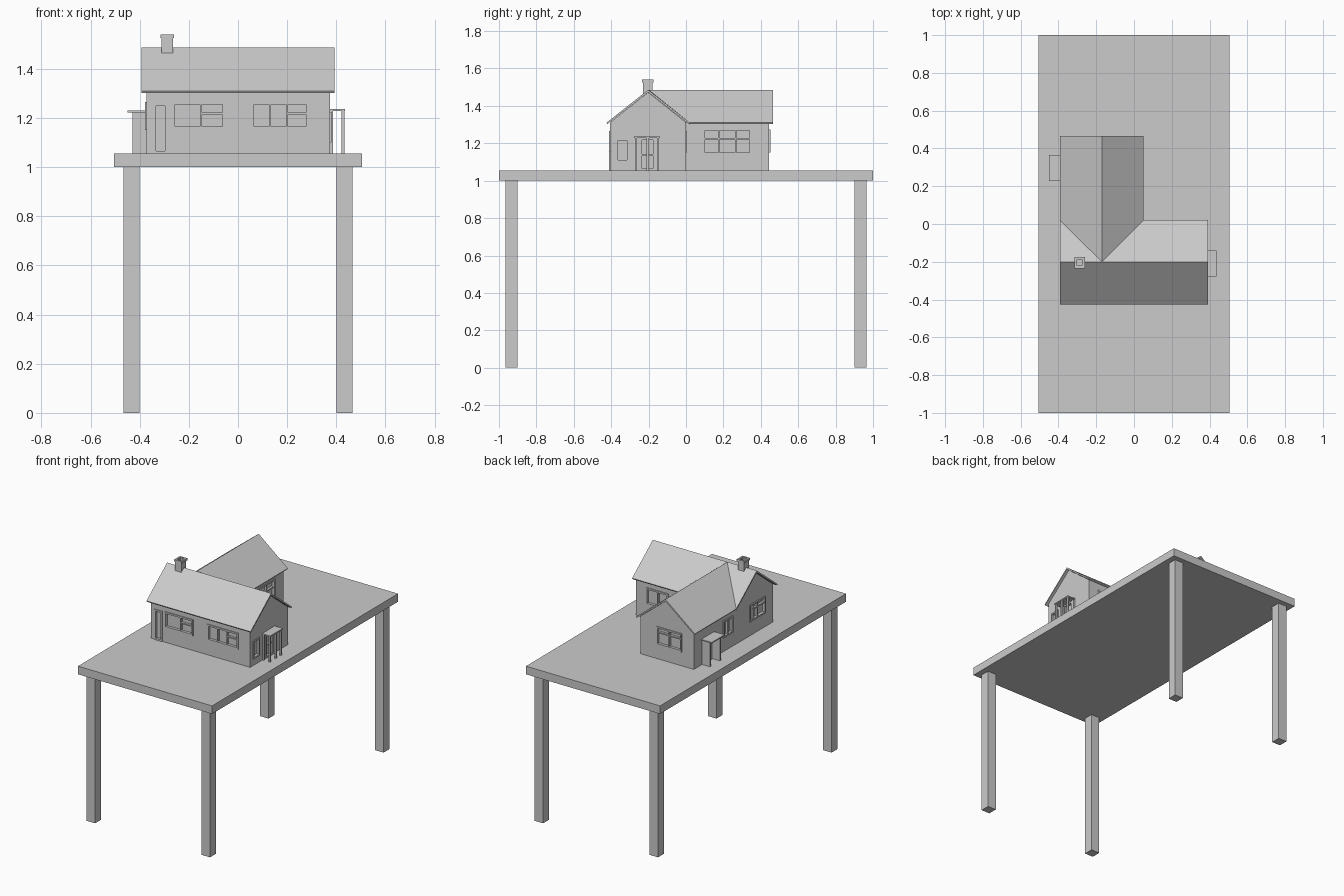
import bpy, bmesh

if "Cube" in bpy.data.objects:
    bpy.data.objects.remove(bpy.data.objects["Cube"])

T = 1.055  # table top height, the house floor


def finish(name, bm):
    bmesh.ops.recalc_face_normals(bm, faces=bm.faces)
    me = bpy.data.meshes.new(name)
    bm.to_mesh(me)
    bm.free()
    ob = bpy.data.objects.new(name, me)
    bpy.context.collection.objects.link(ob)
    return ob


def add_box(bm, x0, x1, y0, y1, z0, z1):
    vs = bmesh.ops.create_cube(bm, size=1)["verts"]
    for v in vs:
        v.co.x = x1 if v.co.x > 0 else x0
        v.co.y = y1 if v.co.y > 0 else y0
        v.co.z = z1 if v.co.z > 0 else z0


def boxes(name, *items):
    bm = bmesh.new()
    for b in items:
        add_box(bm, *b)
    return finish(name, bm)


def prism(name, prof, start, end, axis):
    """Extrude a (u, z) profile along x or y; start holds one value per point."""
    bm = bmesh.new()

    def pt(u, z, d):
        return bm.verts.new((d, u, z) if axis == "x" else (u, d, z))
    a = [pt(u, z, s) for (u, z), s in zip(prof, start)]
    b = [pt(u, z, end) for u, z in prof]
    n = len(prof)
    bm.faces.new(a)
    bm.faces.new(b)
    for i in range(n):
        bm.faces.new((a[i], a[(i + 1) % n], b[(i + 1) % n], b[i]))
    return finish(name, bm)


# Table
boxes("table_top", (-.505, .505, -1, 1, 1.0, T))
for sx in (-1, 1):
    for sy in (-1, 1):
        x, y = sx * .433, sy * .933
        boxes("table_leg", (x - .032, x + .032, y - .032, y + .032, 0, 1.0))

# Gabled walls of the two wings
main = prism("main_wing_walls",
             [(-.405, T), (0, T), (0, 1.312), (-.2025, 1.472), (-.405, 1.312)],
             [-.372] * 5, .375, "x")
back = prism("back_wing_walls",
             [(-.371, T), (.03, T), (.03, 1.312), (-.17, 1.472), (-.371, 1.312)],
             [-.2] * 5, .445, "y")


# Thin gable roofs; the back wing is mitred along the valleys
def roof_profile(lo, mid, hi, t=.013):
    return [(lo, 1.31), (mid, 1.486), (hi, 1.31),
            (hi - .004, 1.31 - t * .6), (mid, 1.486 - t), (lo + .004, 1.31 - t * .6)]


prism("main_roof", roof_profile(-.425, -.2025, .02), [-.392] * 6, .392, "x")
prism("back_roof", roof_profile(-.392, -.17, .05),
      [.02, -.2, .02, .02, -.2, .02], .465, "y")

# Chimney with an open flue
boxes("chimney",
      (-.311, -.301, -.231, -.179, 1.42, 1.535), (-.275, -.265, -.231, -.179, 1.42, 1.535),
      (-.301, -.275, -.231, -.221, 1.42, 1.535), (-.301, -.275, -.189, -.179, 1.42, 1.535),
      (-.301, -.275, -.221, -.189, 1.42, 1.50))
boxes("chimney_rim",
      (-.316, -.304, -.236, -.174, 1.526, 1.54), (-.272, -.26, -.236, -.174, 1.526, 1.54),
      (-.304, -.272, -.236, -.224, 1.526, 1.54), (-.304, -.272, -.186, -.174, 1.526, 1.54))

# Each wall: axis of its normal, outward sign, plane position, wing it cuts
WALLS = {
    "front": ("y", -1, -.405, "main"), "rear_main": ("y", 1, 0, "main"),
    "right_main": ("x", 1, .375, "main"), "left_main": ("x", -1, -.372, "main"),
    "rear": ("y", 1, .445, "back"), "right_back": ("x", 1, .03, "back"),
    "left_back": ("x", -1, -.371, "back"),
}
cuts = {"main": [], "back": []}


def on_wall(side, u0, u1, d0, d1, z0, z1):
    axis, s, p, _ = WALLS[side]
    a, b = sorted((p + s * d0, p + s * d1))
    return (a, b, u0, u1, z0, z1) if axis == "x" else (u0, u1, a, b, z0, z1)


def opening(kind, side, u0, u1, z0, z1, bars=(), rails=(), w=.011):
    """Recessed opening with a raised frame, upright bars and cross rails."""
    cuts[WALLS[side][3]].append(on_wall(side, u0 + .003, u1 - .003, -.015, .02, z0 + .003, z1 - .003))
    rects = [(u0, u0 + w, z0, z1), (u1 - w, u1, z0, z1),
             (u0 + w, u1 - w, z1 - w, z1), (u0 + w, u1 - w, z0, z0 + w)]
    parts = [on_wall(side, a, b, -.012, .006, c, d) for a, b, c, d in rects]
    parts += [on_wall(side, b - .004, b + .004, -.014, .001, z0 + w, z1 - w) for b in bars]
    parts += [on_wall(side, a, b, -.014, .001, r - .004, r + .004) for a, b, r in rails]
    boxes(f"{side}_{kind}_frame", *parts)


# Windows
opening("window", "front", -.268, -.053, 1.155, 1.265, [-.15], [(-.15, -.06, 1.218)])
opening("window", "front", .055, .287, 1.155, 1.265, [.13, .2], [(.2, .28, 1.218)])
opening("window", "right_back", .09, .35, 1.14, 1.28, [.175, .265], [(.1, .34, 1.225)])
opening("window", "rear", -.28, -.09, 1.15, 1.275, [-.185], [(-.27, -.1, 1.235)])
opening("window", "right_main", -.375, -.305, 1.1, 1.225)
opening("window", "left_main", -.32, -.15, 1.15, 1.265, [-.235], [(-.31, -.16, 1.225)])
opening("window", "left_back", .03, .13, 1.15, 1.265, [.08])
opening("window", "rear_main", .13, .3, 1.15, 1.265, [.215])
# Doors
opening("door", "right_main", -.245, -.165, T, 1.228, [], [(-.24, -.17, 1.14)])
opening("door", "left_back", .26, .335, T, 1.222, [], [(.265, .33, 1.14)])
opening("door", "front", -.345, -.285, T, 1.26)

for key, wing in (("main", main), ("back", back)):
    cutter = boxes(f"{key}_opening_cutter", *cuts[key])
    cutter.hide_render = True
    cutter.hide_set(True)
    mod = wing.modifiers.new("openings", "BOOLEAN")
    mod.operation, mod.object, mod.solver = "DIFFERENCE", cutter, "EXACT"

# Right porch: thin canopy on posts
boxes("right_porch_canopy", (.37, .436, -.277, -.14, 1.228, 1.236))
boxes("right_porch_posts",
      *[(.422, .433, y - .006, y + .006, T, 1.228) for y in (-.268, -.205, -.15)],
      *[(.375, .386, y - .006, y + .006, T, 1.228) for y in (-.268, -.15)])

# Left porch: canopy on side walls
boxes("left_porch_canopy", (-.45, -.365, .228, .366, 1.222, 1.23))
boxes("left_porch_walls", (-.43, -.365, .238, .25, T, 1.222),
      (-.43, -.365, .344, .356, T, 1.222))
